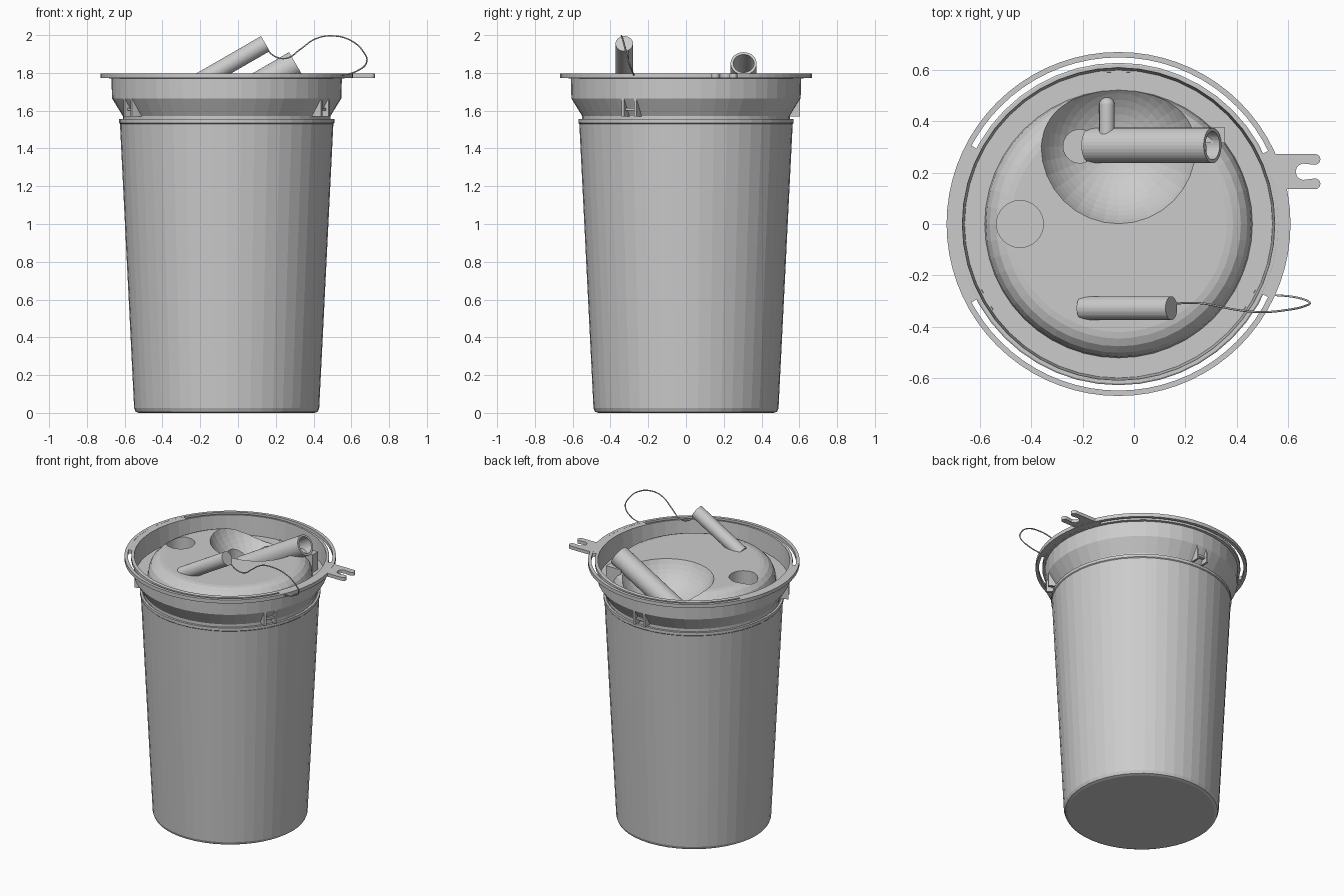
import bpy, bmesh, math
from mathutils import Vector

if "Cube" in bpy.data.objects:
    bpy.data.objects.remove(bpy.data.objects["Cube"])

CX = -0.06          # axis of the container
SEG = 48
grey = bpy.data.materials.new("light_grey_plastic")
grey.diffuse_color = (0.6, 0.6, 0.6, 1)
grey.use_nodes = True
grey.node_tree.nodes["Principled BSDF"].inputs["Base Color"].default_value = grey.diffuse_color


def make(name, bm):
    bmesh.ops.recalc_face_normals(bm, faces=bm.faces)
    me = bpy.data.meshes.new(name)
    bm.to_mesh(me)
    bm.free()
    me.materials.append(grey)
    ob = bpy.data.objects.new(name, me)
    bpy.context.collection.objects.link(ob)
    return ob


def lathe(name, profile):
    """Revolve a profile that starts and ends on the axis."""
    bm = bmesh.new()
    rings = []
    for r, z in profile:
        if r == 0:
            rings.append([bm.verts.new((CX, 0, z))] * SEG)
        else:
            rings.append([bm.verts.new((CX + r * math.cos(2 * math.pi * i / SEG),
                                        r * math.sin(2 * math.pi * i / SEG), z)) for i in range(SEG)])
    for a, b in zip(rings, rings[1:]):
        for i in range(SEG):
            j = (i + 1) % SEG
            bm.faces.new(list(dict.fromkeys((a[i], a[j], b[j], b[i]))))
    return make(name, bm)


def prism(name, pts, vec):
    """Extrude a flat polygon along vec."""
    bm = bmesh.new()
    f = bm.faces.new([bm.verts.new(p) for p in pts])
    new = bmesh.ops.extrude_face_region(bm, geom=[f])["geom"]
    bmesh.ops.translate(bm, vec=vec, verts=[v for v in new if isinstance(v, bmesh.types.BMVert)])
    return make(name, bm)


def band(name, r0, r1, a0, a1, z0, z1):
    """Curved flat bar between two radii and two angles (degrees)."""
    n = max(2, round((a1 - a0) / 5))
    bm = bmesh.new()
    rows = []
    for i in range(n + 1):
        a = math.radians(a0 + (a1 - a0) * i / n)
        rows.append([bm.verts.new((CX + r * math.cos(a), r * math.sin(a), z))
                     for r, z in ((r0, z0), (r1, z0), (r1, z1), (r0, z1))])
    for a, b in zip(rows, rows[1:]):
        for k in range(4):
            m = (k + 1) % 4
            bm.faces.new((a[k], a[m], b[m], b[k]))
    if a1 - a0 < 360:
        bm.faces.new(rows[0])
        bm.faces.new(rows[-1])
    else:
        bmesh.ops.remove_doubles(bm, verts=bm.verts, dist=1e-5)
    return make(name, bm)


def tube(name, p, q, r, inner=0, n=32):
    """Cylinder from p to q; a hollow pipe when inner > 0."""
    p, q = Vector(p), Vector(q)
    rot = (q - p).to_track_quat('Z', 'Y')
    bm = bmesh.new()

    def ring(c, rad):
        return [bm.verts.new(c + rot @ Vector((rad * math.cos(2 * math.pi * i / n),
                                               rad * math.sin(2 * math.pi * i / n), 0))) for i in range(n)]
    rings = [ring(p, r), ring(q, r)]
    if inner:
        rings += [ring(q, inner), ring(p, inner)]
        rings.append(rings[0])
    else:
        bm.faces.new(rings[0])
        bm.faces.new(rings[1])
    for a, b in zip(rings, rings[1:]):
        for i in range(n):
            j = (i + 1) % n
            bm.faces.new((a[i], a[j], b[j], b[i]))
    return make(name, bm)


def cut(target, cutter):
    m = target.modifiers.new("cut", 'BOOLEAN')
    m.operation, m.solver, m.object = 'DIFFERENCE', 'EXACT', cutter
    bpy.context.view_layer.objects.active = target
    bpy.ops.object.modifier_apply(modifier=m.name)
    bpy.data.objects.remove(cutter)


# tapered hollow canister
lathe("canister", [(0, 0), (0.465, 0), (0.482, 0.006), (0.49, 0.025), (0.565, 1.53), (0.57, 1.535),
                   (0.57, 1.555), (0.555, 1.555), (0.55, 1.52), (0.475, 0.025), (0, 0.015)])

# lid with recessed channel and raised dome
lid = lathe("lid", [(0, 1.55), (0.55, 1.55), (0.55, 1.572), (0.607, 1.665), (0.61, 1.77), (0.626, 1.772),
                    (0.626, 1.793), (0.62, 1.797), (0.607, 1.797), (0.598, 1.665), (0.52, 1.665),
                    (0.515, 1.705), (0.5, 1.74), (0.475, 1.765), (0.445, 1.778), (0.42, 1.782), (0, 1.782)])

# bowl and two ports cut into the lid
bm = bmesh.new()
bmesh.ops.create_uvsphere(bm, u_segments=32, v_segments=32, radius=0.325)
bmesh.ops.translate(bm, vec=(-0.06, 0.302, 1.905), verts=bm.verts)
cut(lid, make("bowl_cutter", bm))
cut(lid, tube("port_cutter", (-0.443, 0, 1.4), (-0.443, 0, 1.9), 0.091))
cut(lid, tube("drain_cutter", (-0.21, 0.302, 1.4), (-0.21, 0.302, 1.9), 0.065))

# outer ring, joined to the lid at its left and right
band("outer_ring", 0.647, 0.668, 0, 360, 1.772, 1.797)
band("ring_bridge_right", 0.615, 0.655, -26, 26, 1.7725, 1.7965)
band("ring_bridge_left", 0.615, 0.655, 152, 208, 1.7725, 1.7965)


# forked tab with rounded prongs and notch
def arc(cx, cy, r, a0, a1, n=8):
    return [(cx + r * math.cos(math.radians(a0 + (a1 - a0) * i / n)),
             cy + r * math.sin(math.radians(a0 + (a1 - a0) * i / n)), 1.773) for i in range(n + 1)]


outline = [(0.54, 0.135, 1.773)] + arc(0.703, 0.156, 0.021, -90, 90) + arc(0.66, 0.203, 0.032, -70, -290) \
    + arc(0.703, 0.251, 0.021, -90, 90) + [(0.51, 0.272, 1.773)]
prism("forked_tab", outline, (0, 0, 0.023))

# three pairs of triangular ribs under the shoulder
for k, deg in enumerate((-30, 90, 210)):
    a = math.radians(deg)
    out, side = Vector((math.cos(a), math.sin(a), 0)), Vector((-math.sin(a), math.cos(a), 0))
    for s in (-0.045, 0.03):
        pts = [Vector((CX, 0, z)) + out * r + side * s
               for r, z in ((0.54, 1.568), (0.604, 1.568), (0.604, 1.67), (0.59, 1.67))]
        prism(f"shoulder_rib_{k}", pts, side * 0.015)
    pts = [Vector((CX, 0, z)) + out * r + side * -0.04
           for r, z in ((0.55, 1.6), (0.59, 1.6), (0.59, 1.615), (0.55, 1.615))]
    prism(f"rib_crossbar_{k}", pts, side * 0.08)

# open slanted spout, its support and its side spigot
tube("spout", (-0.17, 0.305, 1.575), (0.305, 0.305, 1.85), 0.069, 0.055)
prism("spout_support", [(0.24, 0.315, 1.66), (0.353, 0.315, 1.66), (0.353, 0.315, 1.79), (0.24, 0.315, 1.79)],
      (0, 0.06, 0))
tube("spigot", (-0.105, 0.35, 1.64), (-0.105, 0.465, 1.64), 0.03, n=20)
bm = bmesh.new()
bmesh.ops.create_uvsphere(bm, u_segments=20, v_segments=10, radius=0.03)
bmesh.ops.translate(bm, vec=(-0.105, 0.463, 1.64), verts=bm.verts)
make("spigot_tip", bm)

# capped slanted spout
tube("capped_spout", (-0.2, -0.327, 1.756), (0.145, -0.327, 1.955), 0.046)

# thin cord from the cap to the rim
cu = bpy.data.curves.new("cord", 'CURVE')
cu.dimensions = '3D'
cu.bevel_depth, cu.bevel_resolution, cu.resolution_u = 0.004, 1, 6
path = [(0.155, -0.31, 1.92), (0.2, -0.307, 1.885), (0.26, -0.308, 1.878), (0.33, -0.32, 1.925),
        (0.41, -0.335, 1.98), (0.5, -0.342, 1.996), (0.6, -0.333, 1.97), (0.665, -0.318, 1.91),
        (0.682, -0.305, 1.86), (0.63, -0.285, 1.81), (0.53, -0.275, 1.785)]
sp = cu.splines.new('BEZIER')
sp.bezier_points.add(len(path) - 1)
for bp, p in zip(sp.bezier_points, path):
    bp.co = p
    bp.handle_left_type = bp.handle_right_type = 'AUTO'
cu.materials.append(grey)
bpy.context.collection.objects.link(bpy.data.objects.new("cord", cu))
